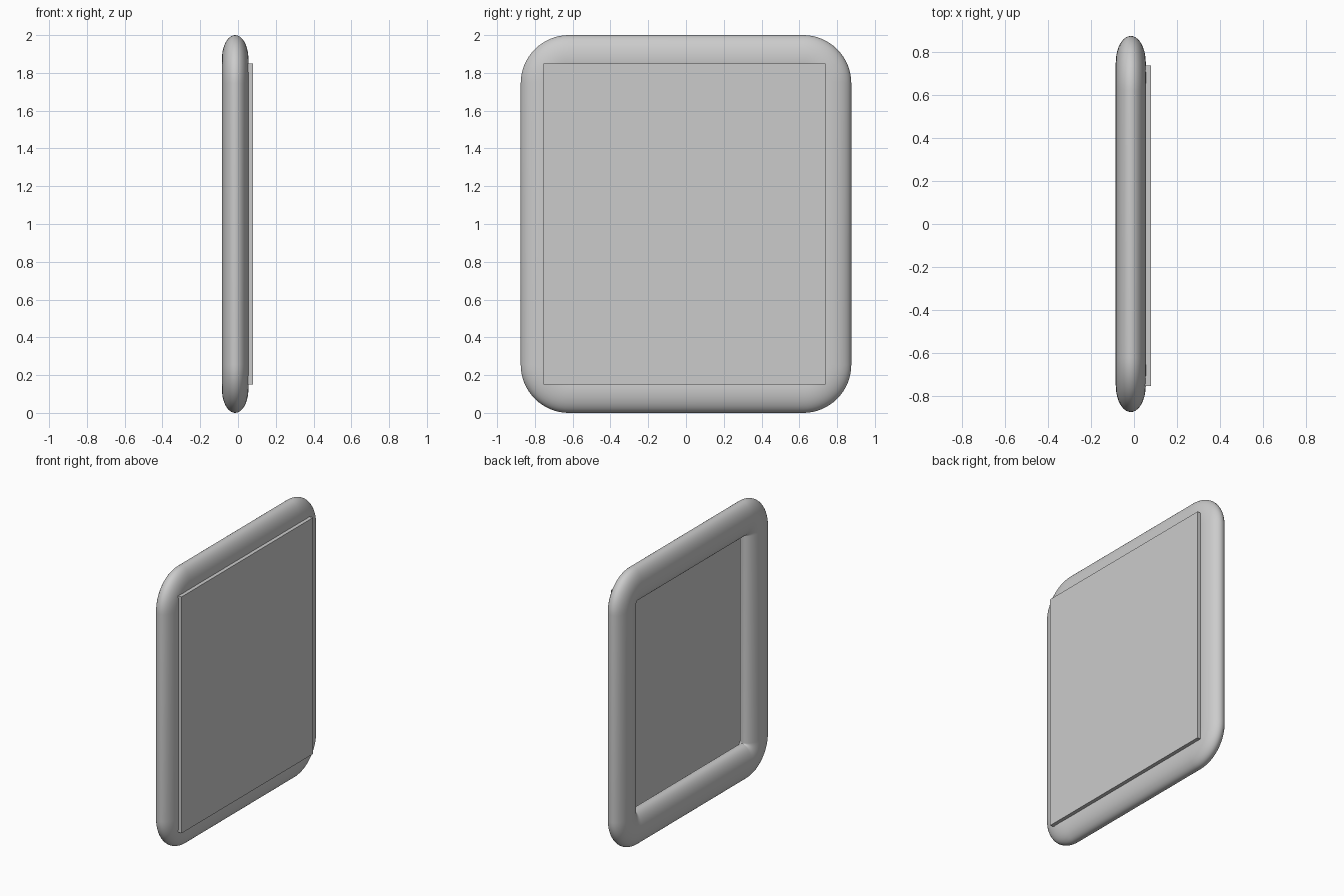
import bpy, bmesh
from math import sin, cos, pi

if "Cube" in bpy.data.objects:
    bpy.data.objects.remove(bpy.data.objects["Cube"])

HALF_X, HALF_W = 0.07, 0.125      # elliptical rim section: half depth, half width
CX = -0.015                       # rim centre in x
RC = 0.13                         # centre-line corner radius
CY, CZ = 0.875 - HALF_W, 1.0 - HALF_W
ARC, SEC = 16, 40

# Rounded rectangular rim swept from an elliptical section
bm = bmesh.new()
rings = []
for k, (sy, sz) in enumerate([(1, 1), (-1, 1), (-1, -1), (1, -1)]):
    for i in range(ARC + 1):
        a = (k + i / ARC) * pi / 2
        oy, oz = sy * (CY - RC), 1 + sz * (CZ - RC)
        ring = []
        for j in range(SEC):
            t = 2 * pi * j / SEC
            r = RC + HALF_W * cos(t)
            ring.append(bm.verts.new((CX + HALF_X * sin(t), oy + r * cos(a), oz + r * sin(a))))
        rings.append(ring)
for i, ring in enumerate(rings):
    nxt = rings[(i + 1) % len(rings)]
    for j in range(SEC):
        k = (j + 1) % SEC
        bm.faces.new((ring[j], nxt[j], nxt[k], ring[k]))
bmesh.ops.recalc_face_normals(bm, faces=bm.faces)
for f in bm.faces:
    f.smooth = True
mesh = bpy.data.meshes.new("rim")
bm.to_mesh(mesh)
bm.free()
bpy.context.collection.objects.link(bpy.data.objects.new("rim", mesh))

# Thin flat panel on the +x side of the rim
bpy.ops.mesh.primitive_cube_add(size=1, location=(0.065, -0.008, 1.0))
panel = bpy.context.object
panel.name = "panel"
panel.scale = (0.03, 1.492, 1.70)
